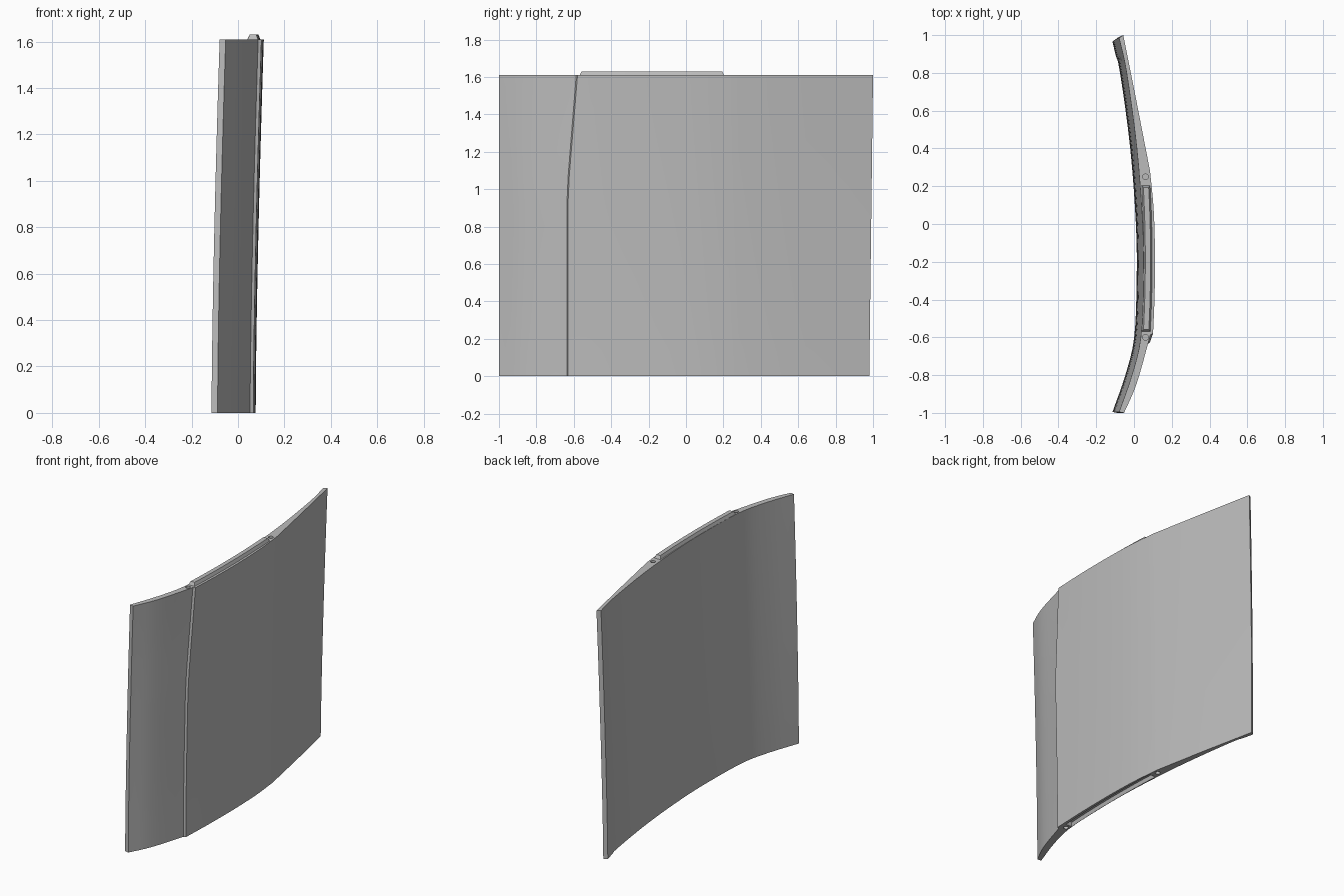
import bpy
import bmesh
import math
from mathutils import Vector

cube = bpy.data.objects.get("Cube")
if cube:
    bpy.data.objects.remove(cube, do_unlink=True)

HEIGHT = 1.61
SEAM = -0.63

grey = bpy.data.materials.new("plain_grey")
grey.use_nodes = True
grey.diffuse_color = (0.5, 0.5, 0.5, 1)
grey.node_tree.nodes["Principled BSDF"].inputs["Base Color"].default_value = (0.5, 0.5, 0.5, 1)


def spline(points, steps):
    """Smooth curve through the points."""
    p = [Vector(q) for q in points]
    p = [2 * p[0] - p[1]] + p + [2 * p[-1] - p[-2]]
    out = []
    for a, b, c, d in zip(p, p[1:], p[2:], p[3:]):
        for i in range(steps):
            t = i / steps
            out.append(0.5 * (2 * b + (c - a) * t + (2 * a - 5 * b + 4 * c - d) * t ** 2
                              + (3 * b - a - 3 * c + d) * t ** 3))
    return out + [p[-2]]


def lean(z):
    return 0.035 * max(z / HEIGHT, 0) ** 1.5


def loft(name, rings):
    """Closed solid through a stack of rings."""
    bm = bmesh.new()
    rows = [[bm.verts.new(v) for v in ring] for ring in rings]
    n = len(rows[0])
    for low, high in zip(rows, rows[1:]):
        for i in range(n):
            j = (i + 1) % n
            bm.faces.new((low[i], low[j], high[j], high[i]))
    bm.faces.new(rows[0][::-1])
    bm.faces.new(rows[-1])
    bmesh.ops.recalc_face_normals(bm, faces=bm.faces)
    mesh = bpy.data.meshes.new(name)
    bm.to_mesh(mesh)
    bm.free()
    mesh.materials.append(grey)
    obj = bpy.data.objects.new(name, mesh)
    bpy.context.collection.objects.link(obj)
    return obj


# Panel outline: convex side with a stepped seam, then the concave side
flap = spline([(-0.088, -1), (-0.02, -0.86), (0.052, SEAM - 0.006)], 4)
cover = spline([(0.066, SEAM), (0.074, -0.4), (0.076, -0.15), (0.069, 0.08), (0.05, 0.28)], 4)
tail = [Vector((-0.02, 0.64)), Vector((-0.092, 1))]
inside = spline([(-0.114, 0.985), (-0.074, 0.8), (-0.02, 0.4), (0.01, 0), (0.014, -0.3),
                 (0.001, -0.6), (-0.046, -0.8), (-0.114, -0.995)], 4)


def panel_ring(z):
    seam_shift = 0.05 * max(0, (z - 1) / (HEIGHT - 1))
    ring = []
    for p in flap + cover + tail + inside:
        y = p.y
        on_outside = p in flap or p in cover
        if on_outside:
            y += seam_shift * max(0, 1 - abs(y - SEAM) / 0.36)
        if y > 0.9:
            y -= 0.02 * (1 - z / HEIGHT)
        ring.append((p.x + lean(z), y, z))
    return ring


panel = loft("curved_panel", [panel_ring(HEIGHT * i / 12) for i in range(13)])


def rail(name, z0, z1, offset):
    """Tapered bar that follows the bend of the panel."""
    rings = []
    for i in range(13):
        t = i / 12
        inset = 0.012
        section = []
        for side, z, taper in ((-1, z0, 0), (1, z0, 0), (1, z1, 1), (-1, z1, 1)):
            y0, y1 = -0.57 + inset * taper, 0.205 - inset * taper
            y = y0 + (y1 - y0) * t
            mid = 0.039 - 0.07 * (y + 0.19) ** 2 + offset
            section.append((mid + side * (0.023 - 0.009 * taper), y, z))
        rings.append(section)
    return loft(name, rings)


def hole(y, z, x):
    """Round socket cutter."""
    def ring(h):
        return [(x + 0.015 * math.cos(a), y + 0.015 * math.sin(a), h)
                for a in (math.tau * i / 20 for i in range(20))]
    return loft("socket_cutter", [ring(z - 0.03), ring(z + 0.03)])


# Groove underneath and round sockets at both edges
cutters = [rail("groove_cutter", -0.002, 0.022, 0)]
for y in (-0.6, 0.25):
    for z in (0, HEIGHT):
        cutters.append(hole(y, z, 0.026 + lean(z)))
for cutter in cutters:
    cutter.hide_render = True
    mod = panel.modifiers.new("cut", "BOOLEAN")
    mod.operation = "DIFFERENCE"
    mod.solver = "EXACT"
    mod.object = cutter
bpy.context.view_layer.objects.active = panel
for mod in list(panel.modifiers):
    bpy.ops.object.modifier_apply(modifier=mod.name)
for cutter in cutters:
    bpy.data.objects.remove(cutter, do_unlink=True)

# Locating tongue along the upper edge
tongue = rail("top_tongue", HEIGHT - 0.002, HEIGHT + 0.02, lean(HEIGHT))

for obj in (panel, tongue):
    bpy.ops.object.select_all(action="DESELECT")
    obj.select_set(True)
    bpy.context.view_layer.objects.active = obj
    bpy.ops.object.shade_smooth_by_angle(angle=math.radians(25))
